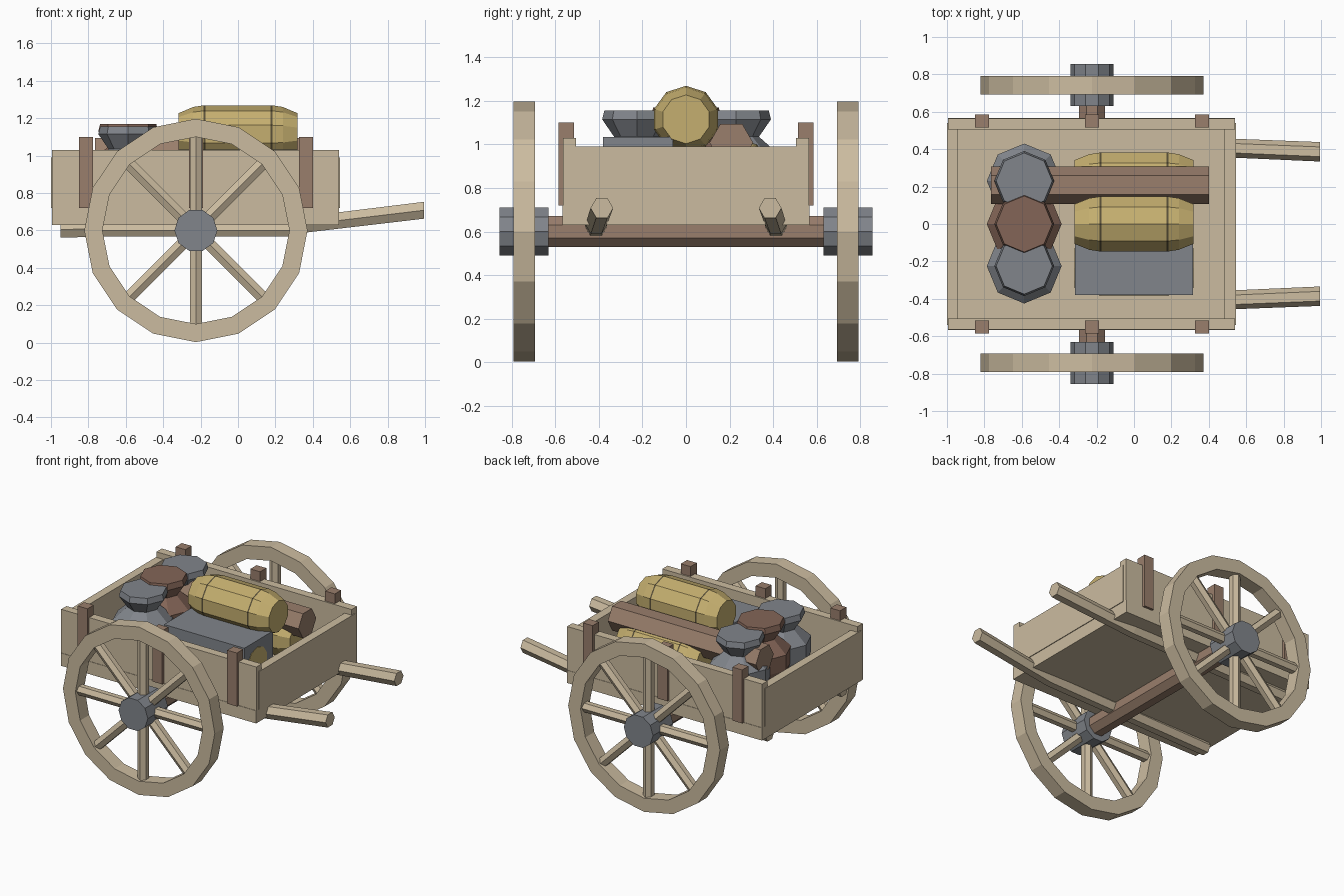
import bpy, bmesh
from math import sin, cos, pi, radians
from mathutils import Matrix, Vector

cube = bpy.data.objects.get("Cube")
if cube:
    bpy.data.objects.remove(cube, do_unlink=True)


def material(name, rgb):
    m = bpy.data.materials.new(name)
    m.use_nodes = True
    col = (*rgb, 1)
    m.diffuse_color = col
    m.node_tree.nodes["Principled BSDF"].inputs["Base Color"].default_value = col
    return m


TAN = material("pale wood", (0.60, 0.50, 0.35))
BROWN = material("brown wood", (0.32, 0.21, 0.15))
GREY = material("grey cloth", (0.22, 0.235, 0.26))
RUST = material("reddish cloth", (0.23, 0.13, 0.095))
YELLOW = material("yellow wood", (0.56, 0.43, 0.16))
DARK = material("dark band", (0.10, 0.08, 0.04))

AXES = {"x": ("yzx"), "y": ("xzy"), "z": ("xyz")}


def finish(name, bm, mats):
    bmesh.ops.recalc_face_normals(bm, faces=bm.faces)
    me = bpy.data.meshes.new(name)
    bm.to_mesh(me)
    bm.free()
    for m in mats:
        me.materials.append(m)
    ob = bpy.data.objects.new(name, me)
    bpy.context.collection.objects.link(ob)
    return ob


def box(name, x, y, z, mat):
    """Box from (low, high) ranges."""
    bm = bmesh.new()
    bmesh.ops.create_cube(bm, size=1)
    for v in bm.verts:
        v.co = [lo + (hi - lo) * (c + 0.5) for c, (lo, hi) in zip(v.co, (x, y, z))]
    return finish(name, bm, [mat])


def tube(name, axis, stations, n, mats, phase=0, closed=False, band=()):
    """Skin n-sided rings, each (centre, radius), set square to an axis."""
    bm = bmesh.new()
    u, v = ("xyz".index(c) for c in AXES[axis][:2])
    rings = []
    for centre, r in stations:
        ring = []
        for i in range(n):
            a = radians(phase) + 2 * pi * i / n
            p = Vector(centre)
            p[u] += r * cos(a)
            p[v] += r * sin(a)
            ring.append(bm.verts.new(p))
        rings.append(ring)
    pairs = list(zip(rings, rings[1:]))
    if closed:
        pairs.append((rings[-1], rings[0]))
    for k, (a, b) in enumerate(pairs):
        for i in range(n):
            j = (i + 1) % n
            f = bm.faces.new((a[i], a[j], b[j], b[i]))
            f.material_index = 1 if k in band else 0
    if not closed:
        bm.faces.new(rings[0])
        bm.faces.new(rings[-1])
    return finish(name, bm, mats)


# Cart bed
box("floor", (-0.995, 0.54), (-0.568, 0.568), (0.63, 0.72), TAN)
for x0, label in ((-1.0, "rear"), (0.485, "front")):
    box(label + "_end_board", (x0, x0 + 0.06), (-0.54, 0.54), (0.72, 0.99), TAN)

WX, WZ = -0.225, 0.6
for s, side in ((-1, "right"), (1, "left")):
    def span(a, b):
        return tuple(sorted((s * a, s * b)))

    # Side boards and stakes
    box(side + "_side_board", (-0.995, 0.54), span(0.505, 0.565), (0.72, 1.03), TAN)
    for i, x in enumerate((-0.813, -0.225, 0.363)):
        box(f"{side}_stake_{i}", (x - 0.038, x + 0.038), span(0.515, 0.585), (0.72, 1.1), BROWN)

    # Bent pulling shaft
    tube(side + "_shaft", "x",
         [((-0.95, s * 0.415, 0.605), 0.05), ((0.37, s * 0.412, 0.633), 0.05),
          ((0.995, s * 0.386, 0.708), 0.052)], 6, [TAN])

    # Wheel: rim, hub and spokes
    rim = [(0.692, 0.5), (0.792, 0.5), (0.792, 0.597), (0.692, 0.597)]
    tube(side + "_wheel_rim", "y", [((WX, s * y, WZ), r) for y, r in rim], 16, [TAN], closed=True)
    tube(side + "_wheel_hub", "y",
         [((WX, s * y, WZ), 0.115) for y in (0.63, 0.856)], 10, [GREY])
    for k in range(8):
        spoke = tube(f"{side}_spoke_{k}", "z",
                     [((0, 0, 0.07), 0.037), ((0, 0, 0.515), 0.037)], 6, [TAN], phase=30)
        spoke.data.transform(Matrix.Translation((WX, s * 0.742, WZ))
                             @ Matrix.Rotation(k * pi / 4, 4, "Y"))

tube("axle", "y", [((WX, y, WZ), 0.076) for y in (-0.65, 0.65)], 8, [BROWN], phase=22.5)

# Barrels with two thin dark bands
half = [(0.318, 0.112), (0.24, 0.145), (0.184, 0.154), (0.174, 0.154)]
profile = [(-x, r) for x, r in half] + [(x, r) for x, r in reversed(half)]
for name, y, z in (("top_barrel", 0, 1.115), ("left_barrel", 0.235, 0.875),
                   ("right_barrel", -0.235, 0.875)):
    tube(name, "x", [((x, y, z), r) for x, r in profile], 10, [YELLOW, DARK],
         phase=90, band=(2, 4))

# Cloth-covered crate and long beam
box("grey_crate", (-0.316, 0.316), (-0.38, -0.06), (0.72, 1.033), GREY)
tube("long_beam", "x", [((x, 0.208, 1.008), 0.1) for x in (-0.765, 0.4)], 6, [BROWN])

# Tied sacks
sack = [(0.72, 0.16), (0.84, 0.2), (0.95, 0.2), (1.035, 0.105), (1.115, 0.16), (1.155, 0.15)]
for name, y, lift, mat in (("left_sack", 0.23, 0, GREY), ("middle_sack", 0, 0.015, RUST),
                           ("right_sack", -0.225, 0, GREY)):
    tube(name, "z", [((-0.587, y, z + lift), r) for z, r in sack], 8, [mat])
